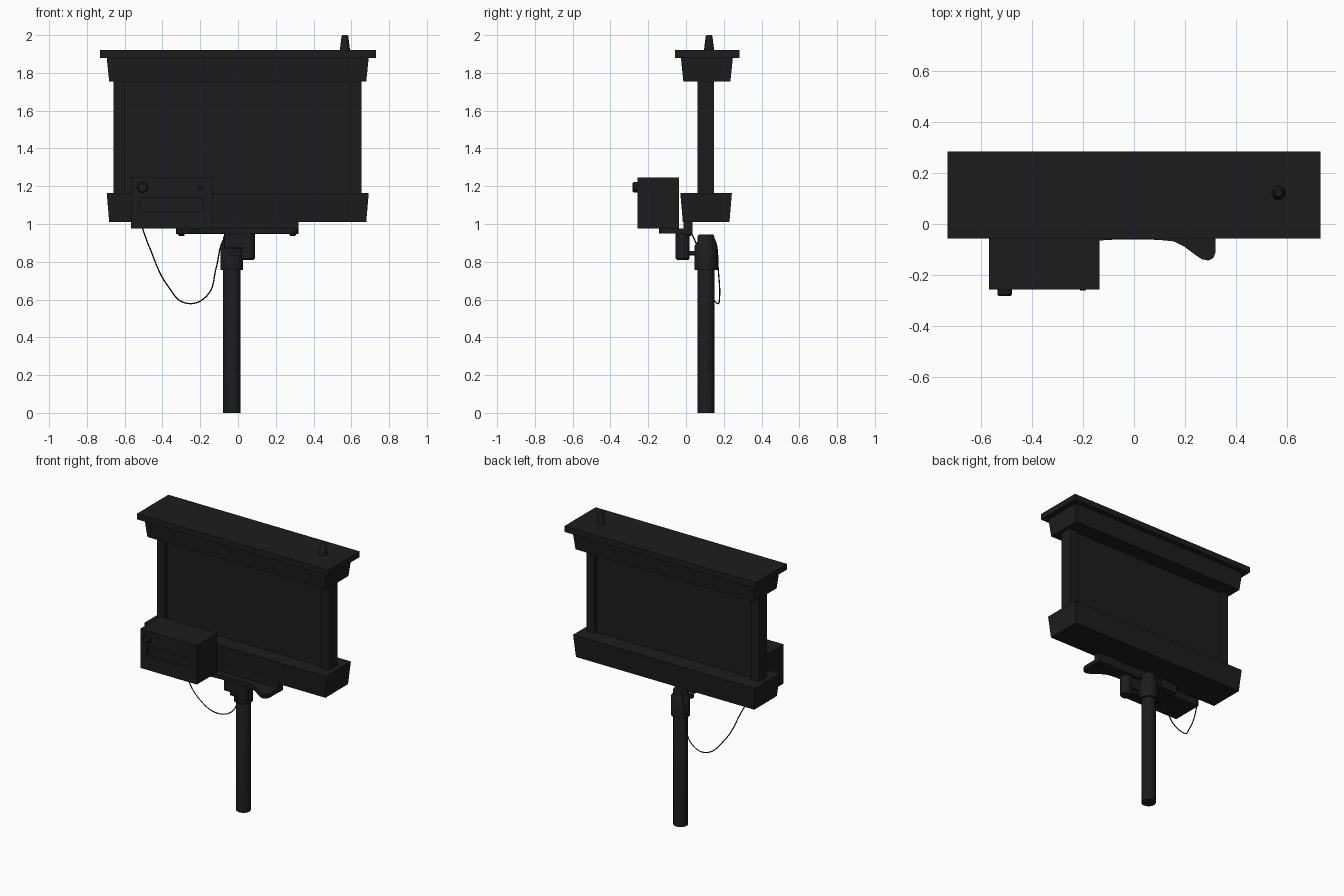
import bpy, bmesh, math
from mathutils import Vector

if "Cube" in bpy.data.objects:
    bpy.data.objects.remove(bpy.data.objects["Cube"])

black = bpy.data.materials.new("black")
black.diffuse_color = (0.012, 0.012, 0.012, 1)
black.use_nodes = True
black.node_tree.nodes["Principled BSDF"].inputs["Base Color"].default_value = black.diffuse_color


def add(name, bm, smooth=False, bevel=0):
    bmesh.ops.recalc_face_normals(bm, faces=bm.faces)
    me = bpy.data.meshes.new(name)
    bm.to_mesh(me)
    bm.free()
    ob = bpy.data.objects.new(name, me)
    bpy.context.collection.objects.link(ob)
    me.materials.append(black)
    if smooth:
        bpy.ops.object.select_all(action='DESELECT')
        ob.select_set(True)
        bpy.context.view_layer.objects.active = ob
        bpy.ops.object.shade_smooth_by_angle(angle=math.radians(35))
    if bevel:
        m = ob.modifiers.new("bevel", 'BEVEL')
        m.width = bevel
        m.segments = 2
    return ob


def box(name, x0, x1, y0, y1, z0, z1, inset=0, bevel=0):
    """Box whose bottom can be smaller than its top by inset on each side."""
    bm = bmesh.new()
    bmesh.ops.create_cube(bm, size=1)
    for v in bm.verts:
        s = inset if v.co.z < 0 else 0
        v.co = (x1 - s if v.co.x > 0 else x0 + s,
                y1 - s if v.co.y > 0 else y0 + s,
                z1 if v.co.z > 0 else z0)
    return add(name, bm, bevel=bevel)


def lathe(name, profile, origin, axis=(0, 0, 1), sides=32):
    """Closed turned part from (radius, height) pairs along an axis."""
    bm = bmesh.new()
    q = Vector((0, 0, 1)).rotation_difference(Vector(axis))
    rings = []
    for r, h in profile:
        rings.append([bm.verts.new(Vector(origin) + q @ Vector(
            (r * math.cos(2 * math.pi * i / sides), r * math.sin(2 * math.pi * i / sides), h)))
            for i in range(sides)])
    for a, b in zip(rings, rings[1:]):
        for i in range(sides):
            j = (i + 1) % sides
            bm.faces.new((a[i], a[j], b[j], b[i]))
    bm.faces.new(rings[0])
    bm.faces.new(rings[-1])
    return add(name, bm, smooth=True)


# Sign head: top slab, cornice and lower trough
box("top_slab", -.73, .73, -.057, .283, 1.88, 1.92)
box("cornice", -.695, .692, -.027, .248, 1.755, 1.88, .013)
box("lower_trough", -.695, .692, -.03, .243, 1.01, 1.165, .013)

# Recessed panel between end posts
box("panel", -.62, .61, .08, .126, 1.15, 1.77)
for name, x in (("left_post", -.66), ("right_post", .595)):
    box(name, x, x + .06, .06, .147, 1.15, 1.77)

# Finial on the slab
lathe("finial", [(.027, 0), (.018, .075), (.014, .081)], (.566, .122, 1.919))

# Pole and collar
pole = (-.033, .106)
lathe("pole", [(.046, 0), (.046, .93), (.038, .945)], (*pole, 0))
lathe("collar", [(.06, .757), (.06, .885), (.047, .905)], (*pole, 0))

# Mounting tray with flared front lobes at both ends
half = [(0, -.06), (.1, -.062), (.16, -.068), (.2, -.088), (.24, -.118), (.27, -.138),
        (.295, -.143), (.315, -.133), (.323, -.11), (.323, .035)]
outline = [(-x, y) for x, y in reversed(half[1:])] + half
bm = bmesh.new()
face = bm.faces.new([bm.verts.new((x - .004, y, .95)) for x, y in outline])
top = bmesh.ops.extrude_face_region(bm, geom=[face])
bmesh.ops.translate(bm, vec=(0, 0, .027),
                    verts=[v for v in top["geom"] if isinstance(v, bmesh.types.BMVert)])
add("mounting_tray", bm, smooth=True)
box("mounting_rail", -.327, .319, -.012, .035, .948, 1.012)
for name, x in (("left_foot", -.3), ("right_foot", .29)):
    lathe(name, [(.012, 0), (.017, .006), (.017, .02)], (x, .012, .936), sides=16)

# Clamp barrel and its link to the collar
lathe("clamp_barrel", [(.03, .81), (.037, .817), (.037, .955)], (.052, -.018, 0))
box("clamp_arm", -.075, .05, -.05, .01, .87, .955, bevel=.008)
lathe("clamp_pin", [(.013, 0), (.013, .09)], (-.025, 0, .845), (0, 1, 0), 16)
box("clamp_link", -.05, .07, -.015, .012, .832, .858)

# Control box with a recessed front slot
case = box("control_box", -.567, -.135, -.256, -.036, .975, 1.245)
cutter = box("slot_cutter", -.52, -.19, -.3, -.236, 1.07, 1.14)
cutter.hide_render = True
cutter.hide_set(True)
cut = case.modifiers.new("slot", 'BOOLEAN')
cut.operation = 'DIFFERENCE'
cut.object = cutter
cut.solver = 'EXACT'
lathe("dial", [(.028, 0), (.028, .022), (.023, .028)], (-.506, -.254, 1.195), (0, -1, 0))
lathe("button", [(.012, 0), (.01, .006)], (-.2, -.255, 1.19), (0, -1, 0), 16)

# Hanging cable from box to the back of the pole
points = [(-.51, .01, .99), (-.47, .06, .88), (-.37, .11, .67), (-.27, .165, .58),
          (-.165, .178, .62), (-.115, .17, .77), (-.085, .158, .9), (-.06, .138, .94)]
curve = bpy.data.curves.new("cable", 'CURVE')
curve.dimensions = '3D'
curve.bevel_depth = .0035
curve.bevel_resolution = 1
curve.use_fill_caps = True
spline = curve.splines.new('BEZIER')
spline.bezier_points.add(len(points) - 1)
for p, co in zip(spline.bezier_points, points):
    p.co = co
    p.handle_left_type = p.handle_right_type = 'AUTO'
curve.materials.append(black)
bpy.context.collection.objects.link(bpy.data.objects.new("cable", curve))
